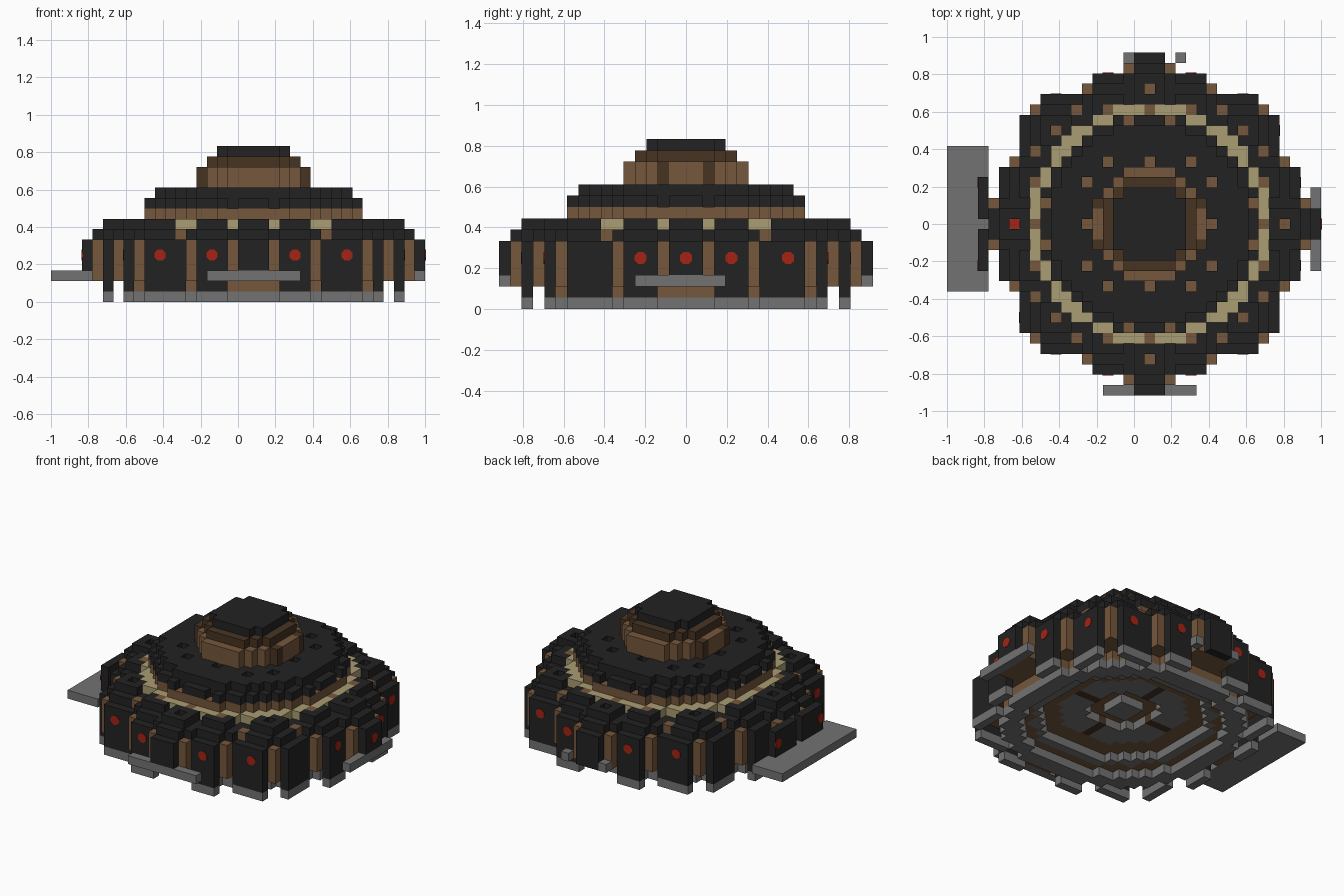
import bpy, bmesh
from math import hypot
from mathutils import Vector, Matrix

cube = bpy.data.objects.get("Cube")
if cube:
    bpy.data.objects.remove(cube)

S = 1 / 18                      # block size
CENTRE = Vector((1.5 * S, 0, 0))  # axis of the round building


def material(name, rgb):
    m = bpy.data.materials.new(name)
    m.use_nodes = True
    m.diffuse_color = (*rgb, 1)
    m.node_tree.nodes["Principled BSDF"].inputs["Base Color"].default_value = (*rgb, 1)
    return m


MATS = {
    "black": material("black slate", (0.016, 0.016, 0.016)),
    "brown": material("brown wood", (0.18, 0.095, 0.045)),
    "dark": material("dark wood", (0.061, 0.034, 0.016)),
    "tan": material("tan trim", (0.40, 0.34, 0.17)),
    "gray": material("gray stone", (0.17, 0.17, 0.17)),
    "red": material("red lamp", (0.38, 0.017, 0.007)),
}
cells = {}                      # block position -> (part, colour)


def fill(part, colour, levels, rule):
    """Put blocks of one part wherever the plan rule holds."""
    for k in levels:
        for i in range(-20, 21):
            for j in range(-17, 18):
                if rule(i, j):
                    cells[i, j, k] = (part, colour)


def carve(levels, rule):
    for key in [c for c in cells if c[2] in levels and rule(c[0], c[1])]:
        del cells[key]


def disc(r0, r1):
    return lambda i, j: r0 <= hypot(i, j) < r1


def plan(i, j):
    """Smaller and larger distance from the two axes."""
    return tuple(sorted((abs(i), abs(j))))


def reach(m):
    """Stepped outline of the outer wall."""
    for limit, r in ((1, 16), (2, 15), (5, 14), (6, 13), (10, 12), (11, 11)):
        if m <= limit:
            return r
    return 0


def inside(inset):
    def rule(i, j):
        m, far = plan(i, j)
        return far <= reach(m) - inset
    return rule


def wall(kind):
    """Outermost blocks: pillars at the steps, panels between them."""
    def rule(i, j):
        m, far = plan(i, j)
        if far != reach(m):
            return False
        is_pillar = m in (2, 6, 11)
        if kind == "leg":
            return not is_pillar and m > 1
        return is_pillar == (kind == "pillar")
    return rule


def box(i0, i1, j0, j1):
    return lambda i, j: i0 <= i <= i1 and j0 <= j <= j1


def spots(*pairs):
    return lambda i, j: plan(i, j) in pairs


# Foundation, inner wall and stepped underside
fill("foundation", "gray", [0], disc(11, 12.9))
fill("inner_wall", "brown", [1], disc(10, 12.9))
fill("inner_step", "gray", [1], disc(9, 10))
fill("hall", "brown", range(2, 6), inside(1))
fill("floor", "dark", [2], disc(0, 9))
fill("floor_step", "brown", [2], disc(7, 9))
fill("floor_pattern", "gray", [2], lambda i, j: 4 <= hypot(i, j) < 7 and plan(i, j)[0] > 0)
carve([2], disc(1.5, 4))
fill("floor_centre", "gray", [2], disc(0, 1.5))

# Outer wall
fill("wall_panels", "black", range(2, 6), wall("panel"))
fill("wall_pillars", "brown", range(2, 6), wall("pillar"))
fill("wall_legs", "black", [1], wall("leg"))
fill("wall_feet", "gray", [0], wall("leg"))

# Lower roof with notches that show the trim
fill("lower_roof", "black", [6], inside(1))
fill("lower_roof", "black", [7], inside(2))
carve([7], lambda i, j: plan(i, j)[0] in (2, 6, 7) and hypot(i, j) >= 11.5)
holes = spots((0, 13), (7, 11), (9, 9))
carve([7], holes)
fill("roof_studs", "brown", [6], holes)
fill("trim_ring", "tan", [7], disc(10.5, 11.5))
fill("trim_studs", "brown", [7], spots((0, 11), (4, 11)))

# Upper roof
fill("drum", "brown", [8], disc(0, 10.5))
fill("upper_roof", "black", [9], disc(0, 10.5))
fill("upper_roof", "black", [10], disc(0, 9.5))
carve([9], spots((2, 10)))
sockets = spots((0, 6), (4, 6))
carve([10], sockets)
fill("roof_sockets", "brown", [9], sockets)

# Lantern on top
fill("lantern", "dark", [11, 12], disc(0, 5.5))
fill("lantern_panels", "brown", [11, 12],
     lambda i, j: hypot(i, j) < 5.5 and (plan(i, j)[0] in (0, 1, 3) or abs(j) == 5))
fill("lantern_eaves", "dark", [13], disc(0, 5))
fill("lantern_cap", "black", [14], disc(0, 4))

# Landings and the large entrance
fill("right_entrance", "black", range(2, 6),
     lambda i, j: i == -16 and 1 <= abs(j) <= 4)
carve(range(3, 6), box(-16, -16, 0, 0))
fill("large_landing", "gray", [2], box(-19, -16, -6, 7))
fill("front_landing", "gray", [2], box(-4, 4, -16, -16))
fill("left_landing", "gray", [2], box(16, 16, -4, 3))
fill("back_step_a", "gray", [2], box(-2, -2, 16, 16))
fill("back_step_b", "gray", [2], box(3, 3, 16, 16))


def add_object(name, bm, mat):
    mesh = bpy.data.meshes.new(name)
    bm.to_mesh(mesh)
    bm.free()
    mesh.materials.append(mat)
    bpy.context.collection.objects.link(bpy.data.objects.new(name, mesh))


# Turn the blocks of each part into outer faces
AXES = [Vector(v) for v in ((1, 0, 0), (0, 1, 0), (0, 0, 1))]
parts = {}
for key, (part, colour) in cells.items():
    parts.setdefault((part, colour), []).append(key)
for (part, colour), keys in parts.items():
    bm = bmesh.new()
    for key in keys:
        mid = Vector(key) + Vector((0, 0, 0.5))
        for a in range(3):
            for sign in (-1, 1):
                n = AXES[a] * sign
                if tuple(int(c) for c in Vector(key) + n) in cells:
                    continue
                u = AXES[(a + 1) % 3] / 2
                v = AXES[(a + 2) % 3] / 2 * sign
                ring = (-u - v, u - v, u + v, v - u)
                bm.faces.new([bm.verts.new((mid + n / 2 + c) * S + CENTRE) for c in ring])
    bmesh.ops.remove_doubles(bm, verts=bm.verts, dist=S / 50)
    add_object(part, bm, MATS[colour])

# Round red lamps: one thin disc on each lit panel
lamps = bmesh.new()


def lamp(pos, normal):
    turn = Vector(normal).to_track_quat("Z", "Y").to_matrix().to_4x4()
    spin = Matrix.Rotation(0.3927, 4, "Z")
    bmesh.ops.create_cone(lamps, cap_ends=True, segments=8, radius1=0.032, radius2=0.032,
                          depth=0.008, matrix=Matrix.Translation(Vector(pos) * S + CENTRE) @ turn @ spin)


Z = 4.5
for a in (-9, -4, 4, 9):
    r = reach(abs(a)) + 0.5
    lamp((a, -r, Z), (0, -1, 0))
    lamp((a, r, Z), (0, 1, 0))
    if a != -9:
        lamp((r, a, Z), (1, 0, 0))
    if a == -9:
        lamp((-r, a, Z), (-1, 0, 0))
    elif a != 9:
        lamp((-16.5, a, Z), (-1, 0, 0))
lamp((16.5, 0, Z), (1, 0, 0))
fill("unused", "black", [], box(0, 0, 0, 0))
lamp((-13, 0, 7 if (-13, 0, 7) not in cells else 8), (0, 0, 1))
add_object("red_lamps", lamps, MATS["red"])
